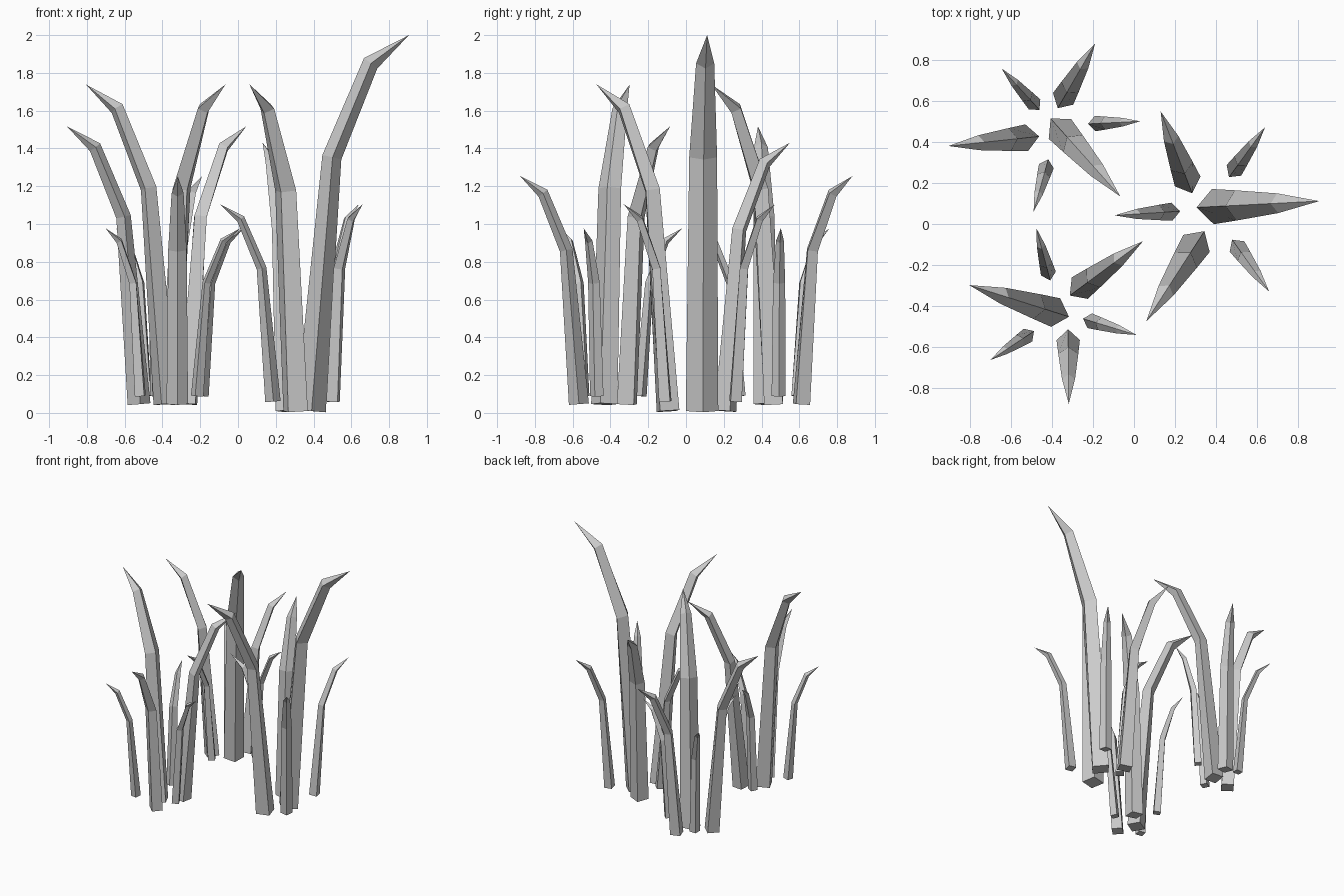
import bpy
from mathutils import Vector, Matrix

if "Cube" in bpy.data.objects:
    bpy.data.objects.remove(bpy.data.objects["Cube"])

grey = bpy.data.materials.new("light_grey")
grey.diffuse_color = (0.6, 0.6, 0.6, 1)
grey.use_nodes = True
grey.node_tree.nodes["Principled BSDF"].inputs["Base Color"].default_value = grey.diffuse_color

# Blades of one tuft: base x, y, z, tip x, y, z, half width
BLADES = {
    "tall_blade":        (0.385, 0.085, 0.01, 0.905, 0.112, 2.00, 0.086),
    "medium_tall_blade": (0.305, -0.095, 0.01, 0.06, -0.475, 1.74, 0.077),
    "medium_blade":      (0.262, 0.208, 0.01, 0.13, 0.55, 1.43, 0.067),
    "short_blade_left":  (0.185, 0.06, 0.06, -0.095, 0.042, 1.105, 0.044),
    "short_blade_front": (0.503, -0.11, 0.06, 0.66, -0.33, 1.105, 0.044),
    "short_blade_back":  (0.488, 0.262, 0.06, 0.64, 0.472, 1.105, 0.044),
}
# Rings along a blade: outward fraction, height fraction, width and thickness factors
RINGS = ((0, 0, 1, 0.93), (0.215, 0.675, 0.86, 0.60), (0.61, 0.925, 0.56, 0.52))


def make_blade(name, spec, placement):
    """Four-sided blade that curls outward and ends in a point."""
    base, tip, w = Vector(spec[:3]), Vector(spec[3:6]), spec[6]
    span = tip - base
    out = Vector((span.x, span.y, 0))
    side = Vector((-out.y, out.x, 0)).normalized()
    path = [base + out * f + Vector((0, 0, span.z * h)) for f, h, _, _ in RINGS] + [tip]
    verts = []
    for i, (_, _, wide, thick) in enumerate(RINGS):
        c = path[i]
        ahead = (path[i + 1] - c).normalized()
        behind = (c - path[i - 1]).normalized() if i else ahead
        across = side.cross(ahead + behind).normalized()
        verts += [c + across * w * thick, c + side * w * wide,
                  c - across * w * thick, c - side * w * wide]
    verts.append(tip)
    faces = [(3, 2, 1, 0)]
    for k in range(4):
        n = (k + 1) % 4
        faces += [(r + k, r + n, r + 4 + n, r + 4 + k) for r in (0, 4)]
        faces.append((8 + k, 8 + n, 12))
    # consistent outward winding
    import bmesh
    mesh = bpy.data.meshes.new(name)
    mesh.from_pydata([placement @ v for v in verts], [], faces)
    bm = bmesh.new()
    bm.from_mesh(mesh)
    bmesh.ops.recalc_face_normals(bm, faces=bm.faces)
    bm.to_mesh(mesh)
    bm.free()
    mesh.materials.append(grey)
    bpy.context.collection.objects.link(bpy.data.objects.new(name, mesh))


# Three tufts: name, centre, rotation in radians, scale
CENTRE = Vector((0.38, 0.08, 0))
TUFTS = (("right", CENTRE, 0, 1),
         ("back_left", Vector((-0.368, 0.465, 0.038)), -0.893, 0.85),
         ("front_left", Vector((-0.377, -0.430, 0.038)), 2.782, 0.85))
for tuft, centre, angle, scale in TUFTS:
    place = (Matrix.Translation(centre) @ Matrix.Rotation(angle, 4, 'Z')
             @ Matrix.Scale(scale, 4) @ Matrix.Translation(-CENTRE))
    for name, spec in BLADES.items():
        make_blade(f"{tuft}_{name}", spec, place)
